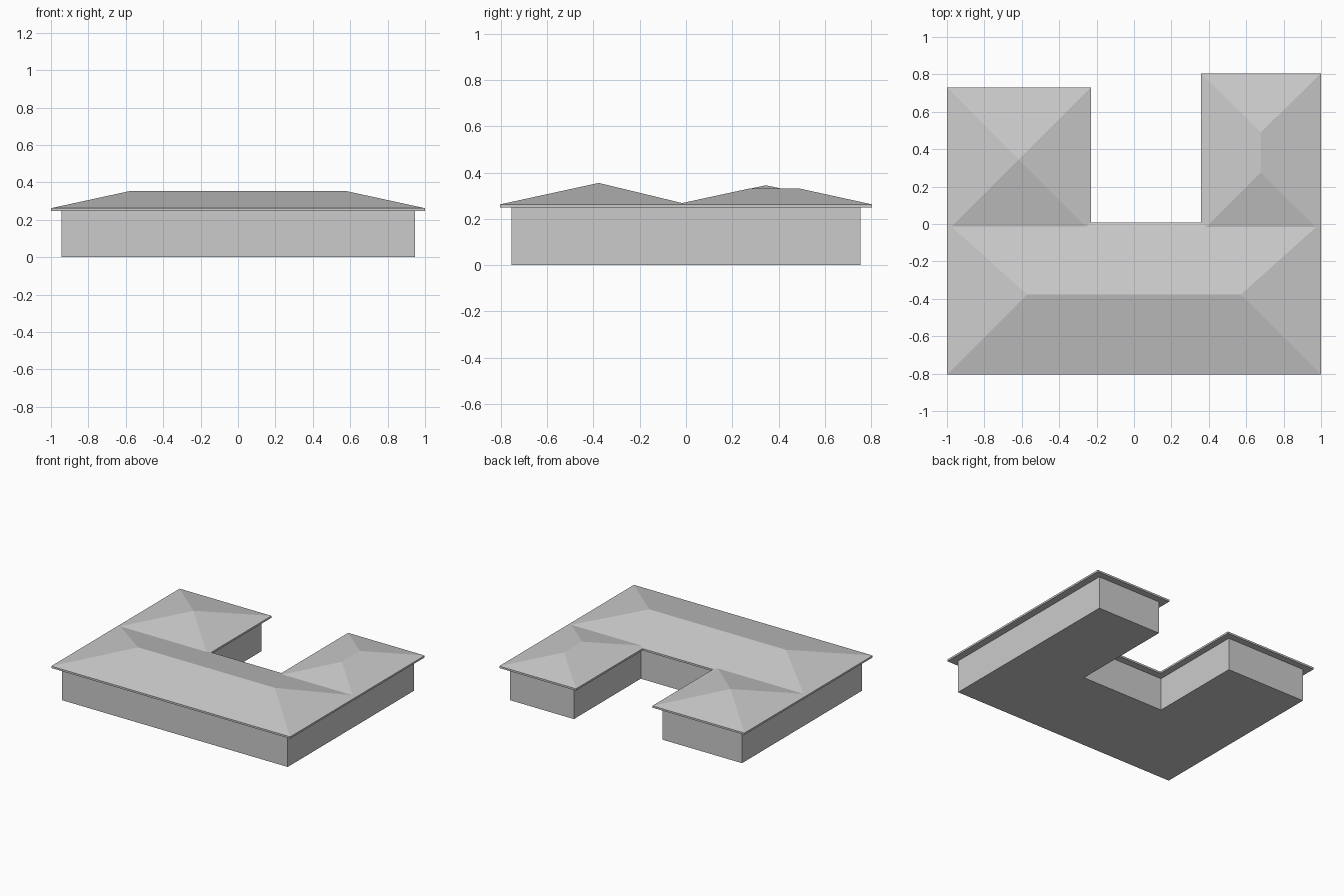
import bpy
import bmesh

if "Cube" in bpy.data.objects:
    bpy.data.objects.remove(bpy.data.objects["Cube"])

WALL_TOP = 0.248   # underside of the eaves
EAVE_TOP = 0.262   # top of the fascia board


def material(name, value):
    mat = bpy.data.materials.new(name)
    mat.diffuse_color = (value, value, value, 1)
    mat.use_nodes = True
    mat.node_tree.nodes["Principled BSDF"].inputs["Base Color"].default_value = mat.diffuse_color
    return mat


grey = material("plain grey", 0.6)


def finish(bm, name):
    bmesh.ops.recalc_face_normals(bm, faces=bm.faces)
    mesh = bpy.data.meshes.new(name)
    bm.to_mesh(mesh)
    bm.free()
    mesh.materials.append(grey)
    obj = bpy.data.objects.new(name, mesh)
    bpy.context.collection.objects.link(obj)
    return obj


def prism(name, outline, z0, z1):
    """Closed wall block raised from a floor outline."""
    bm = bmesh.new()
    low = [bm.verts.new((x, y, z0)) for x, y in outline]
    high = [bm.verts.new((x, y, z1)) for x, y in outline]
    bm.faces.new(low)
    bm.faces.new(high)
    n = len(outline)
    for i in range(n):
        j = (i + 1) % n
        bm.faces.new((low[i], low[j], high[j], high[i]))
    return finish(bm, name)


def hip_roof(name, x0, x1, y0, y1, ridge, height):
    """Eaves slab topped by four slopes; a ridge of one point is a pyramid.
    A two-point ridge runs left to right or front to back."""
    bm = bmesh.new()
    corners = [(x0, y0), (x1, y0), (x1, y1), (x0, y1)]
    low = [bm.verts.new((x, y, WALL_TOP)) for x, y in corners]
    eave = [bm.verts.new((x, y, EAVE_TOP)) for x, y in corners]
    top = [bm.verts.new((x, y, height)) for x, y in ridge]
    bm.faces.new(low)
    # ridge end that each eave corner rises to
    if len(top) == 1:
        ends = [top[0]] * 4
    elif ridge[0][1] == ridge[1][1]:
        ends = [top[0], top[1], top[1], top[0]]
    else:
        ends = [top[0], top[0], top[1], top[1]]
    for i in range(4):
        j = (i + 1) % 4
        bm.faces.new((low[i], low[j], eave[j], eave[i]))
        slope = [eave[i], eave[j], ends[j]]
        if ends[i] is not ends[j]:
            slope.append(ends[i])
        bm.faces.new(slope)
    return finish(bm, name)


# U-shaped walls with a closed floor
prism("walls", [(-0.945, -0.755), (0.945, -0.755), (0.945, 0.755),
                (0.41, 0.755), (0.41, -0.045), (-0.28, -0.045),
                (-0.28, 0.68), (-0.945, 0.68)], 0, WALL_TOP + 0.003)

# Hipped roofs over the front range and the two rear wings
hip_roof("main_roof", -1, 1, -0.805, 0.008,
         [(-0.572, -0.377), (0.572, -0.377)], 0.355)
hip_roof("left_wing_roof", -1, -0.23, -0.04, 0.73,
         [(-0.615, 0.345)], 0.345)
hip_roof("right_wing_roof", 0.358, 1, -0.045, 0.805,
         [(0.678, 0.275), (0.678, 0.49)], 0.331)
